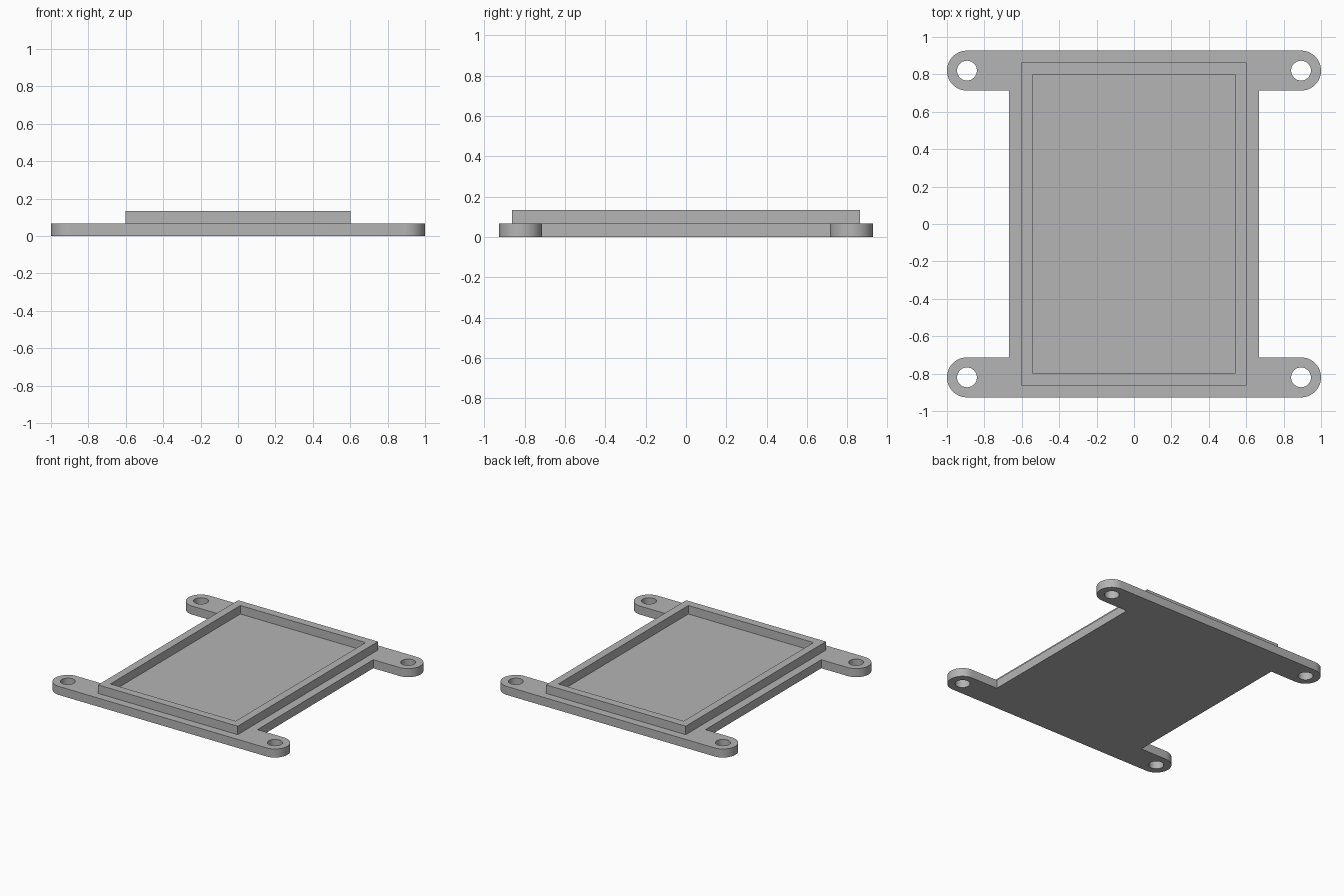
import bpy, bmesh
from math import cos, sin, pi, radians

if "Cube" in bpy.data.objects:
    bpy.data.objects.remove(bpy.data.objects["Cube"])

THICK = 0.0665                # height of the plate and of the rim
EAR_X, EAR_Y, EAR_R = 0.893, 0.82, 0.107
BODY_X = 0.667

grey = bpy.data.materials.new("plain grey")
grey.use_nodes = True
grey.diffuse_color = (0.46, 0.46, 0.46, 1)
grey.node_tree.nodes["Principled BSDF"].inputs["Base Color"].default_value = grey.diffuse_color


def arc(cx, cy, r, start, sweep, n):
    return [(cx + r * cos(start + sweep * i / n), cy + r * sin(start + sweep * i / n))
            for i in range(n + 1)]


def rectangle(x, y):
    return [(-x, -y), (x, -y), (x, y), (-x, y)]


def slab(name, outlines, bottom):
    """Extrude closed outlines; inner outlines become openings."""
    curve = bpy.data.curves.new(name, 'CURVE')
    curve.dimensions = '2D'
    curve.fill_mode = 'BOTH'
    curve.extrude = THICK / 2
    for points in outlines:
        spline = curve.splines.new('POLY')
        spline.points.add(len(points) - 1)
        for p, (x, y) in zip(spline.points, points):
            p.co = (x, y, 0, 1)
        spline.use_cyclic_u = True
    helper = bpy.data.objects.new(name + " outline", curve)
    bpy.context.collection.objects.link(helper)
    bpy.context.view_layer.update()
    mesh = bpy.data.meshes.new_from_object(
        helper.evaluated_get(bpy.context.evaluated_depsgraph_get()))
    bpy.data.objects.remove(helper)

    # Weld caps to walls and lift into place
    bm = bmesh.new()
    bm.from_mesh(mesh)
    bmesh.ops.remove_doubles(bm, verts=bm.verts, dist=0.0001)
    bmesh.ops.recalc_face_normals(bm, faces=bm.faces)
    bmesh.ops.translate(bm, verts=bm.verts, vec=(0, 0, bottom + THICK / 2))
    bm.to_mesh(mesh)
    bm.free()
    mesh.materials.clear()
    mesh.materials.append(grey)
    obj = bpy.data.objects.new(name, mesh)
    bpy.context.collection.objects.link(obj)
    bpy.ops.object.select_all(action='DESELECT')
    obj.select_set(True)
    bpy.context.view_layer.objects.active = obj
    bpy.ops.object.shade_smooth_by_angle(angle=radians(30))
    return obj


# Base plate: right half of the outline, then the same turned half way round
half = [(BODY_X, -EAR_Y + EAR_R), (BODY_X, EAR_Y - EAR_R)]
half = (arc(EAR_X, -EAR_Y, EAR_R, -pi / 2, pi, 24) + half
        + arc(EAR_X, EAR_Y, EAR_R, -pi / 2, pi, 24))
outline = half + [(-x, -y) for x, y in half]

# Screw holes, one in each ear
holes = [arc(sx * EAR_X, sy * EAR_Y, 0.053, 0, 2 * pi, 32)[:-1]
         for sx in (-1, 1) for sy in (-1, 1)]
slab("base_plate", [outline] + holes, 0)

# Raised rim around the shallow tray
slab("raised_rim", [rectangle(0.602, 0.863), rectangle(0.54, 0.8)], THICK)
